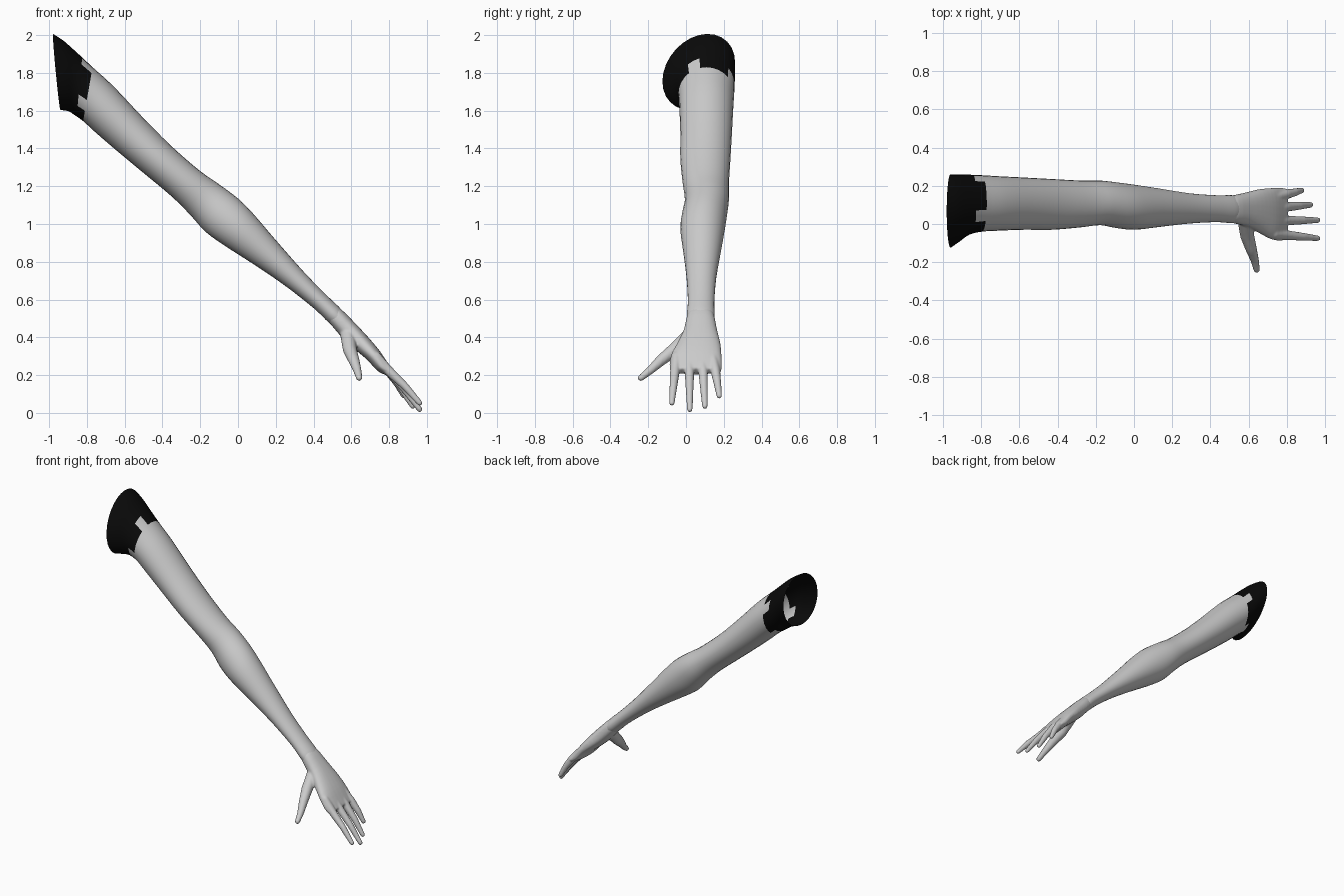
import bpy, bmesh, math
from mathutils import Vector

if "Cube" in bpy.data.objects:
    bpy.data.objects.remove(bpy.data.objects["Cube"])


def make_material(name, rgb):
    mat = bpy.data.materials.new(name)
    mat.use_nodes = True
    mat.diffuse_color = (*rgb, 1)
    mat.node_tree.nodes["Principled BSDF"].inputs["Base Color"].default_value = (*rgb, 1)
    return mat


skin = make_material("pale grey skin", (0.6, 0.6, 0.6))
black = make_material("black cuff", (0.003, 0.003, 0.003))


def catmull(p, t):
    a, b, c, d = p
    return 0.5 * (2 * b + (c - a) * t + (2 * a - 5 * b + 4 * c - d) * t * t
                  + (3 * b - a - 3 * c + d) * t ** 3)


def refine(rings, steps):
    """Smoothly interpolate the rows of section numbers."""
    out = []
    last = len(rings) - 1
    for i in range(last):
        four = [rings[min(max(i + k, 0), last)] for k in (-1, 0, 1, 2)]
        for s in range(steps):
            out.append([catmull(v, s / steps) for v in zip(*four)])
    return out + [rings[-1]]


def loft(bm, rings, sides, power=1.0):
    """Each ring: upper x, z, lower x, z, front y, back y, tilt."""
    rows = []
    for ux, uz, lx, lz, y0, y1, tilt in rings:
        row = []
        for i in range(sides):
            a = math.tau * i / sides
            c, s = [math.copysign(abs(v) ** power, v) for v in (math.cos(a), math.sin(a))]
            row.append(bm.verts.new(((ux + lx) / 2 + s * (ux - lx) / 2,
                                     (y0 + y1) / 2 + c * (y1 - y0) / 2,
                                     (uz + lz) / 2 + s * (uz - lz) / 2 + c * tilt)))
        rows.append(row)
    faces = []
    for r, (p, q) in enumerate(zip(rows, rows[1:])):
        for i in range(sides):
            j = (i + 1) % sides
            faces.append((r, i, bm.faces.new((p[i], p[j], q[j], q[i]))))
    return rows, faces


def limb(bm, points):
    """Tapered digit from balls joined by cones; each point: x, y, z, radius."""
    for x, y, z, r in points:
        ball = bmesh.ops.create_icosphere(bm, subdivisions=2, radius=r)
        bmesh.ops.translate(bm, verts=ball["verts"], vec=(x, y, z))
    for p, q in zip(points, points[1:]):
        a, b = Vector(p[:3]), Vector(q[:3])
        cone = bmesh.ops.create_cone(bm, cap_ends=True, segments=16, radius1=p[3],
                                     radius2=q[3], depth=(b - a).length)
        turn = (b - a).to_track_quat("Z", "Y").to_matrix()
        bmesh.ops.rotate(bm, verts=cone["verts"], matrix=turn)
        bmesh.ops.translate(bm, verts=cone["verts"], vec=(a + b) / 2)


def add_object(name, bm, mats):
    bmesh.ops.recalc_face_normals(bm, faces=bm.faces)
    for f in bm.faces:
        f.smooth = True
    mesh = bpy.data.meshes.new(name)
    bm.to_mesh(mesh)
    bm.free()
    for m in mats:
        mesh.materials.append(m)
    obj = bpy.data.objects.new(name, mesh)
    bpy.context.collection.objects.link(obj)
    return obj


# Arm: open sleeve end, upper arm, elbow, forearm, tucked into the hand
wrist = (0.55, 0.545, 0.49, 0.47, 0.005, 0.15, 0)
arm_rings = [
    (-0.98, 2.0, -0.94, 1.61, -0.125, 0.26, 0.05),
    (-0.92, 1.965, -0.90, 1.60, -0.09, 0.26, 0.03),
    (-0.85, 1.905, -0.87, 1.58, -0.055, 0.258, 0.01),
    (-0.77, 1.83, -0.82, 1.545, -0.04, 0.255, 0),
    (-0.66, 1.73, -0.76, 1.49, -0.035, 0.25, 0),
    (-0.50, 1.56, -0.65, 1.395, -0.03, 0.243, 0),
    (-0.35, 1.41, -0.50, 1.27, -0.03, 0.235, 0),
    (-0.20, 1.28, -0.35, 1.145, -0.017, 0.227, 0),
    (-0.10, 1.21, -0.25, 1.045, -0.006, 0.227, 0),
    (0.0, 1.135, -0.17, 0.957, -0.022, 0.217, 0),
    (0.08, 1.055, -0.07, 0.885, -0.03, 0.205, 0),
    (0.20, 0.915, 0.07, 0.795, -0.015, 0.185, 0),
    (0.35, 0.745, 0.24, 0.68, 0.003, 0.16, 0),
    (0.47, 0.622, 0.40, 0.555, 0.01, 0.15, 0),
    wrist,
    (0.58, 0.495, 0.545, 0.445, 0.025, 0.13, 0),
]
steps, sides = 3, 28
bm = bmesh.new()
rows, faces = loft(bm, refine(arm_rings, steps), sides)
# Cuff: dark faces up to a stepped edge
for r, i, f in faces:
    notch = 2 if i % 7 in (1, 2) else 0
    f.material_index = 1 if r < 3 * steps - notch else 0
add_object("arm", bm, (skin, black))

# Palm
palm_rings = [
    (0.50, 0.575, 0.455, 0.52, 0.025, 0.135, 0),
    wrist,
    (0.62, 0.475, 0.555, 0.395, -0.012, 0.165, 0),
    (0.69, 0.40, 0.62, 0.335, -0.045, 0.182, 0),
    (0.745, 0.335, 0.685, 0.28, -0.078, 0.188, 0),
    (0.785, 0.277, 0.735, 0.225, -0.088, 0.19, 0),
    (0.81, 0.238, 0.775, 0.203, -0.083, 0.187, 0),
]
bm = bmesh.new()
rows, faces = loft(bm, refine(palm_rings, steps), sides, 0.85)
bm.faces.new(rows[0])
bm.faces.new(rows[-1])

# Fingers: knuckle y, then tip x, y, z
for y, tip in ((-0.058, (0.962, -0.075, 0.052)), (0.018, (0.962, 0.02, 0.018)),
               (0.09, (0.925, 0.1, 0.035)), (0.155, (0.878, 0.176, 0.09))):
    knuckle = Vector((0.795, y, 0.225))
    middle = knuckle.lerp(Vector(tip), 0.5) + Vector((0.004, 0, 0.004))
    limb(bm, [(0.73, y * 0.9, 0.3, 0.026), (*knuckle, 0.026), (*middle, 0.021), (*tip, 0.015)])

# Thumb
limb(bm, [(0.58, 0.03, 0.42, 0.04), (0.592, -0.06, 0.335, 0.037),
          (0.613, -0.13, 0.28, 0.03), (0.632, -0.19, 0.225, 0.022),
          (0.642, -0.24, 0.185, 0.017)])
hand = add_object("hand", bm, (skin,))

# Fuse palm and digits into one skin
fuse = hand.modifiers.new("fuse", "REMESH")
fuse.mode = "VOXEL"
fuse.voxel_size = 0.006
fuse.use_smooth_shade = True
soften = hand.modifiers.new("soften", "SMOOTH")
soften.factor = 0.5
soften.iterations = 6
